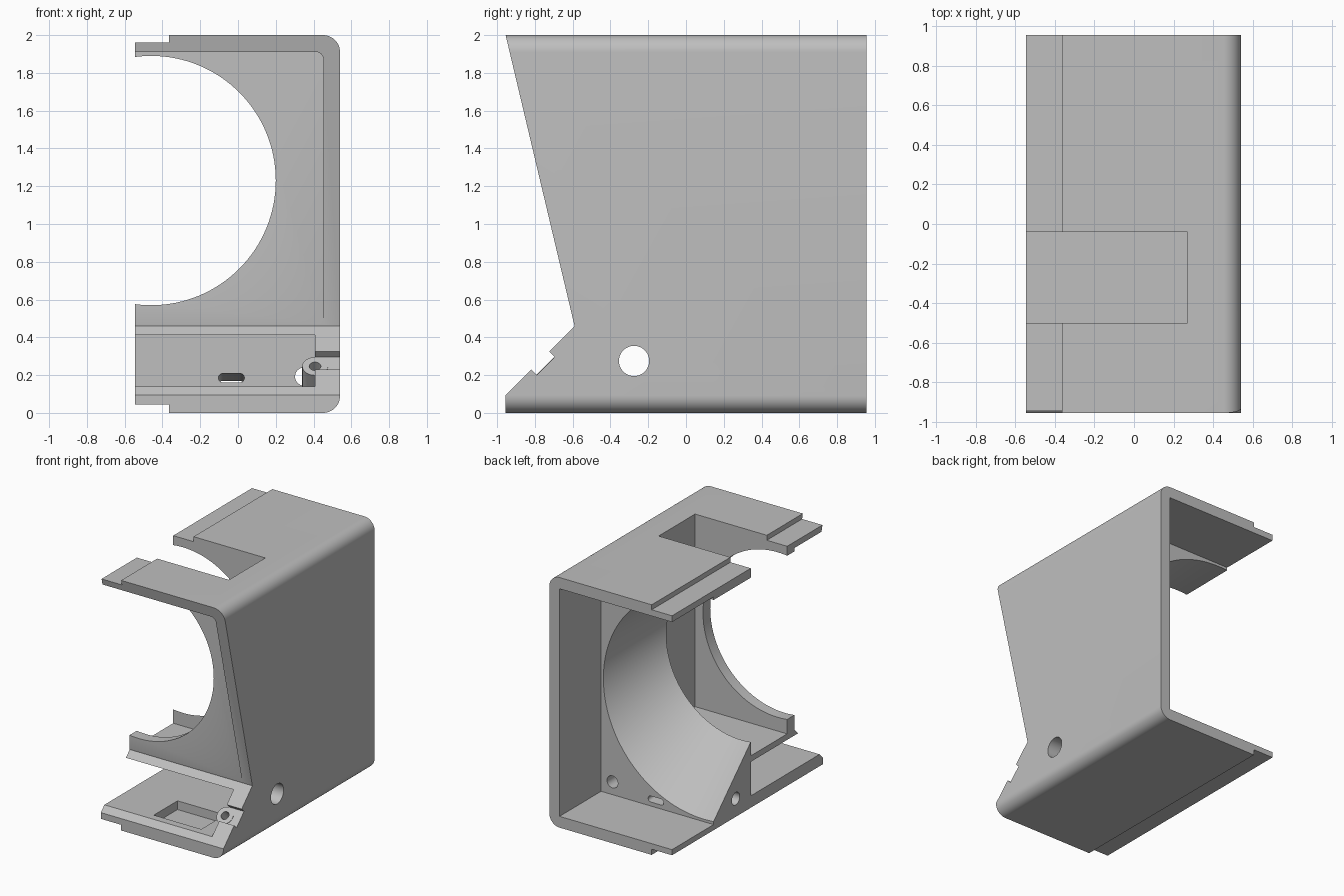
import bpy, math
from mathutils import Vector

if "Cube" in bpy.data.objects:
    bpy.data.objects.remove(bpy.data.objects["Cube"])

grey = bpy.data.materials.new("light_grey")
grey.diffuse_color = (0.52, 0.52, 0.52, 1)
grey.use_nodes = True
grey.node_tree.nodes["Principled BSDF"].inputs["Base Color"].default_value = grey.diffuse_color


def loft(name, rings):
    """Closed solid through rings of matching points."""
    n = len(rings[0])
    verts = [p for ring in rings for p in ring]
    faces = [tuple(range(n)), tuple(range(len(verts) - n, len(verts)))[::-1]]
    for k in range(len(rings) - 1):
        for i in range(n):
            j = (i + 1) % n
            faces.append((k * n + j, k * n + i, (k + 1) * n + i, (k + 1) * n + j))
    me = bpy.data.meshes.new(name)
    me.from_pydata(verts, [], faces)
    ob = bpy.data.objects.new(name, me)
    bpy.context.collection.objects.link(ob)
    me.materials.append(grey)
    bpy.context.view_layer.objects.active = ob
    bpy.ops.object.select_all(action='DESELECT')
    ob.select_set(True)
    bpy.ops.object.mode_set(mode='EDIT')
    bpy.ops.mesh.select_all(action='SELECT')
    bpy.ops.mesh.normals_make_consistent(inside=False)
    bpy.ops.object.mode_set(mode='OBJECT')
    return ob


def prism_y(name, xz, y0, y1):
    return loft(name, [[(x, y, z) for x, z in xz] for y in (y0, y1)])


def prism_x(name, yz, x0, x1):
    return loft(name, [[(x, y, z) for y, z in yz] for x in (x0, x1)])


def box(name, x0, x1, y0, y1, z0, z1):
    return prism_y(name, [(x0, z0), (x1, z0), (x1, z1), (x0, z1)], y0, y1)


def circle_y(cx, cz, r, y, n=128):
    return [(cx + r * math.cos(2 * math.pi * i / n), y,
             cz + r * math.sin(2 * math.pi * i / n)) for i in range(n)]


def rod(name, a, b, r, n=40):
    """Cylinder between two points in any direction."""
    a, b = Vector(a), Vector(b)
    q = (b - a).to_track_quat('Z', 'Y')
    ring = [q @ Vector((r * math.cos(2 * math.pi * i / n),
                        r * math.sin(2 * math.pi * i / n), 0)) for i in range(n)]
    return loft(name, [[tuple(p + c) for p in ring] for c in (a, b)])


def arc(cx, cz, r, a0, a1, n=12):
    return [(cx + r * math.cos(math.radians(a0 + (a1 - a0) * i / n)),
             cz + r * math.sin(math.radians(a0 + (a1 - a0) * i / n)))
            for i in range(n + 1)]


def combine(target, tool, op='DIFFERENCE'):
    m = target.modifiers.new("cut", 'BOOLEAN')
    m.operation, m.solver, m.object = op, 'EXACT', tool
    bpy.context.view_layer.objects.active = target
    bpy.ops.object.modifier_apply(modifier=m.name)
    bpy.data.objects.remove(tool)


L, R = -0.545, 0.54

# Housing: rounded outline with stepped joining edges
outline = ([(L, 0.045), (-0.365, 0.045), (-0.365, 0)]
           + arc(R - 0.09, 0.09, 0.09, -90, 0)
           + arc(R - 0.09, 1.91, 0.09, 0, 90)
           + [(-0.365, 2), (-0.365, 1.96), (L, 1.96)])
housing = prism_y("housing", outline, -1.1, 0.955)

# Raked front edge with the notched sloping lower panel
side = [(-0.955, -0.1), (1.1, -0.1), (1.1, 2.1), (-0.979, 2.1), (-0.955, 2),
        (-0.59, 0.46), (-0.725, 0.325), (-0.695, 0.295), (-0.79, 0.2),
        (-0.82, 0.23), (-0.955, 0.095)]
combine(housing, prism_x("side_profile", side, -1, 1), 'INTERSECT')

# Front recess, with a rounded inner corner, and rear recess
recess = [(-1, 0.461), (0.452, 0.461)] + arc(0.412, 1.871, 0.04, 0, 90, 8) + [(-1, 1.911)]
combine(housing, prism_y("front_recess", recess, -1.3, -0.592))
combine(housing, box("rear_recess", -1, 0.45, 0.43, 1.3, 0.09, 1.91))

# Round opening that flares toward the rear
combine(housing, loft("flared_opening", [
    circle_y(-0.46, 1.23, 0.66, -0.8), circle_y(-0.46, 1.23, 0.66, -0.045),
    circle_y(-0.46, 1.0, 0.89, 0.43), circle_y(-0.46, 0.99, 0.90, 0.45)]))

# Slot open to the top, lower cavity and its tray pocket
combine(housing, box("top_slot", -1, 0.27, -0.5, -0.04, 0.46, 2.3))
combine(housing, box("lower_cavity", -1, 0.408, -1.3, -0.04, 0.14, 0.412))
combine(housing, box("tray_pocket", -0.15, 0.27, -0.85, -0.55, 0.07, 0.2))

# Cable holes
combine(housing, rod("side_hole", (0.3, -0.275, 0.275), (1, -0.275, 0.275), 0.08))
combine(housing, rod("rear_hole", (0.35, -0.2, 0.192), (0.35, 0.6, 0.192), 0.048))
combine(housing, rod("joint_hole", (-1, 0.15, 0.19), (-0.25, 0.15, 0.19), 0.05))
oval = arc(-0.08, 0, 0.024, 90, 270, 10) + arc(0.01, 0, 0.024, -90, 90, 10)
combine(housing, loft("oval_hole", [
    [(x, y, z + c) for x, z in oval] for y, c in ((-0.1, 0.19), (0.5, 0.14))]))

# Screw boss on the sloping panel
boss = rod("screw_boss", (0.408, -0.747, 0.247), (0.408, -0.62, 0.12), 0.068)
combine(housing, boss, 'UNION')
combine(housing, rod("screw_hole", (0.408, -0.85, 0.35), (0.408, -0.67, 0.17), 0.031))

bpy.ops.object.select_all(action='DESELECT')
housing.select_set(True)
bpy.context.view_layer.objects.active = housing
bpy.ops.object.shade_smooth_by_angle(angle=math.radians(25))
